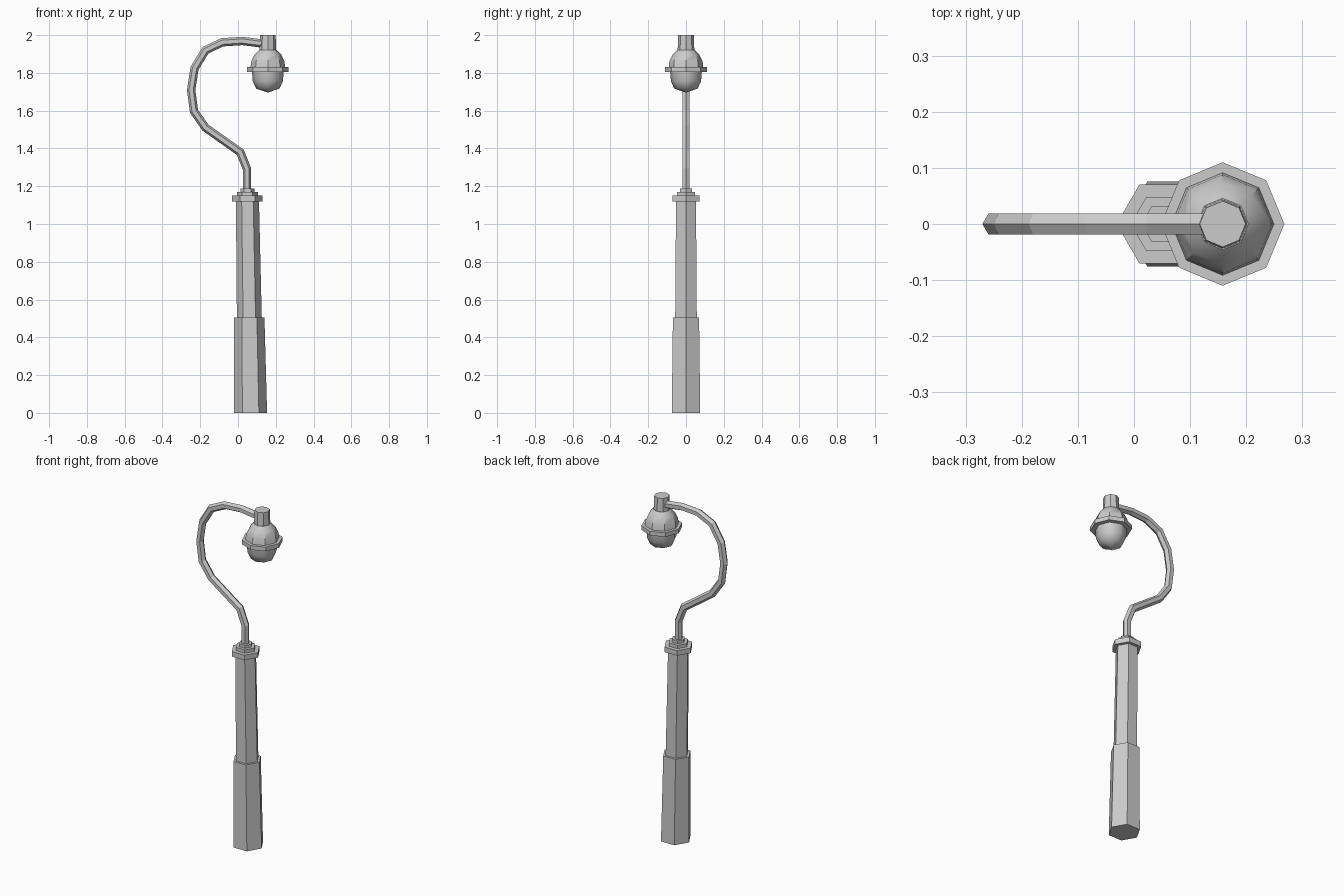
import bpy, math
from mathutils import Vector

if "Cube" in bpy.data.objects:
    bpy.data.objects.remove(bpy.data.objects["Cube"])


def skin(name, rings, smooth=None):
    """Bridge a stack of equal-sized vertex rings and cap both ends."""
    n = len(rings[0])
    verts = [v for r in rings for v in r]
    faces = [tuple(range(n))[::-1]]
    for k in range(len(rings) - 1):
        for i in range(n):
            j = (i + 1) % n
            faces.append((k*n + i, k*n + j, (k+1)*n + j, (k+1)*n + i))
    faces.append(tuple(range((len(rings) - 1)*n, len(rings)*n)))
    me = bpy.data.meshes.new(name)
    me.from_pydata(verts, [], faces)
    ob = bpy.data.objects.new(name, me)
    bpy.context.collection.objects.link(ob)
    if smooth:
        bpy.ops.object.select_all(action='DESELECT')
        ob.select_set(True)
        bpy.context.view_layer.objects.active = ob
        bpy.ops.object.shade_smooth_by_angle(angle=math.radians(smooth))
    return ob


def ring(cx, z, r, n):
    return [(cx + r*math.cos(2*math.pi*i/n), r*math.sin(2*math.pi*i/n), z) for i in range(n)]


def stack(name, sections, n, smooth=None):
    """sections: (centre x, z, radius) from bottom to top."""
    return skin(name, [ring(cx, z, r, n) for cx, z, r in sections], smooth)


# Hexagonal post, leaning slightly to one side
stack("post_base", [(0.067, 0, 0.087), (0.060, 0.505, 0.080)], 6)
stack("post_shaft", [(0.060, 0.50, 0.066), (0.050, 1.125, 0.061)], 6)

# Stepped collar on top of the post
for name, z0, z1, r in (("collar_lower", 1.12, 1.15, 0.081),
                        ("collar_middle", 1.15, 1.17, 0.056),
                        ("collar_upper", 1.17, 1.187, 0.037)):
    stack(name, [(0.050, z0, r), (0.050, z1, r)], 6)

# Curved hexagonal arm swept along a path in the xz plane
path = [Vector((x, 0, z)) for x, z in (
    (0.048, 1.18), (0.048, 1.29), (0.012, 1.38), (-0.172, 1.51), (-0.233, 1.597),
    (-0.248, 1.71), (-0.230, 1.825), (-0.172, 1.92), (-0.083, 1.962),
    (0.022, 1.969), (0.140, 1.954))]
rings = []
for i, p in enumerate(path):
    a = (p - path[max(i-1, 0)]).normalized()
    b = (path[min(i+1, len(path)-1)] - p).normalized()
    t = (a + b).normalized()
    miter = 1 / max(t.dot(b if b.length else a), 0.7)
    side = Vector((t.z, 0, -t.x)) * miter
    rings.append([p + 0.022*(math.cos(k*math.pi/3)*side + math.sin(k*math.pi/3)*Vector((0, 1, 0)))
                  for k in range(6)])
skin("curved_arm", rings)

# Octagonal lamp head hanging from the arm
LX = 0.158
stack("lamp_cap", [(LX, 1.915, 0.044), (LX, 1.925, 0.044), (LX, 2.0, 0.041)], 8)
stack("lamp_dome", [(LX, 1.825, 0.092), (LX, 1.86, 0.088), (LX, 1.895, 0.072),
                    (LX, 1.922, 0.046)], 8, 35)
stack("lamp_rim", [(LX, 1.805, 0.11), (LX, 1.83, 0.11)], 8)
stack("lamp_globe", [(LX, 1.697, 0.004), (LX, 1.717, 0.062), (LX, 1.757, 0.080),
                     (LX, 1.81, 0.084)], 8, 60)
